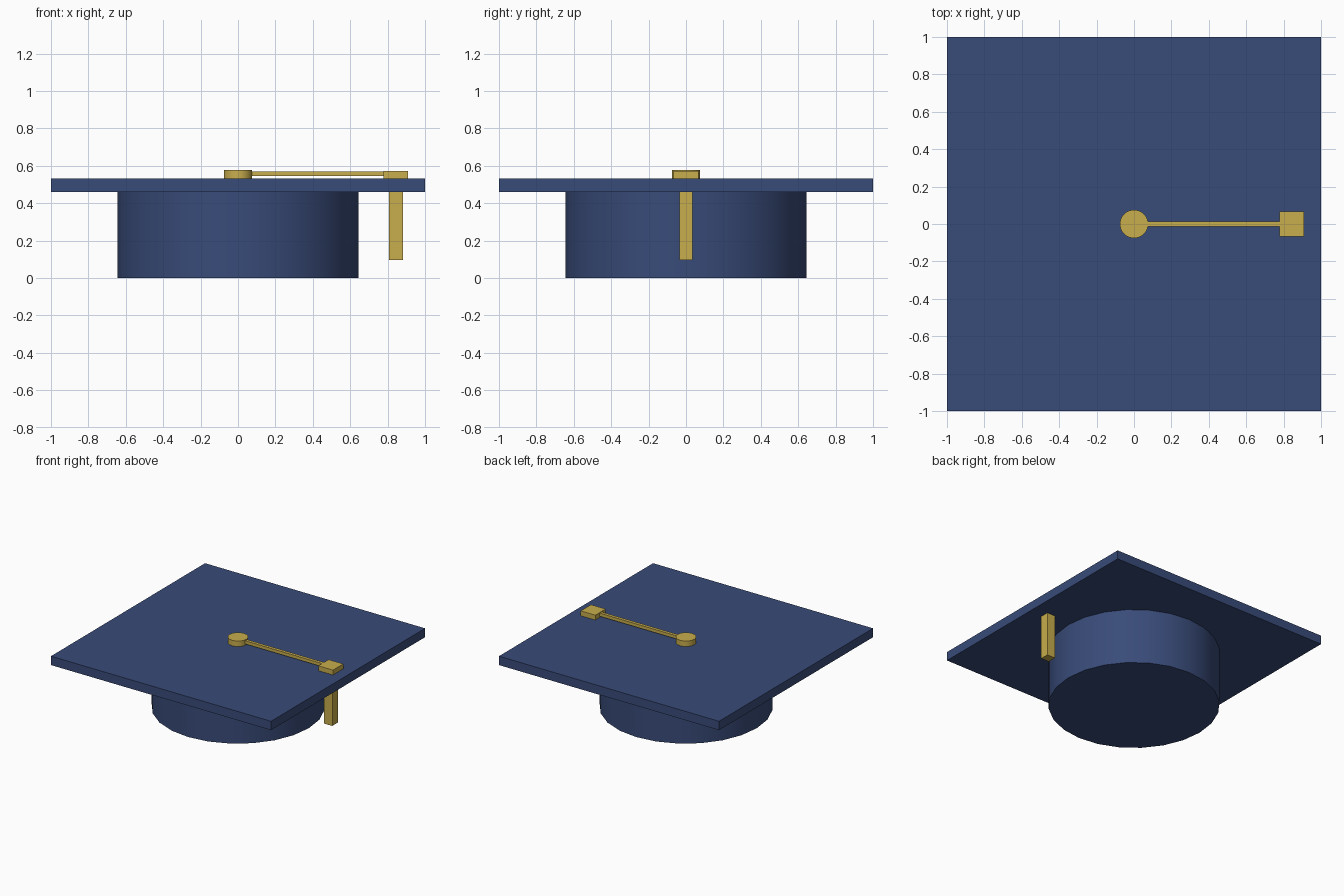
import bpy
import math

default = bpy.data.objects.get("Cube")
if default:
    bpy.data.objects.remove(default, do_unlink=True)


def material(name, color):
    mat = bpy.data.materials.new(name)
    mat.use_nodes = True
    mat.diffuse_color = color
    for node in mat.node_tree.nodes:
        if node.type == 'BSDF_PRINCIPLED':
            node.inputs["Base Color"].default_value = color
    return mat


navy = material("navy cloth", (0.04, 0.07, 0.19, 1))
gold = material("gold trim", (0.58, 0.42, 0.075, 1))


def box(name, x, y, z, mat):
    """Box from (low, high) ranges on each axis."""
    bpy.ops.mesh.primitive_cube_add(size=1, location=[(a + b) / 2 for a, b in (x, y, z)])
    obj = bpy.context.object
    obj.name = name
    obj.scale = [b - a for a, b in (x, y, z)]
    bpy.ops.object.transform_apply(location=False, rotation=False, scale=True)
    obj.data.materials.append(mat)
    return obj


def drum(name, radius, z, sides, mat):
    """Smooth-sided upright cylinder on the centre axis."""
    bpy.ops.mesh.primitive_cylinder_add(vertices=sides, radius=radius, depth=z[1] - z[0],
                                        location=(0, 0, sum(z) / 2))
    obj = bpy.context.object
    obj.name = name
    bpy.ops.object.shade_smooth_by_angle(angle=math.radians(40))
    obj.data.materials.append(mat)
    return obj


# Head band and square board
drum("cap_band", 0.645, (0, 0.46), 24, navy)
box("board", (-1, 1), (-1, 1), (0.46, 0.533), navy)

# Button, cord and tassel
drum("button", 0.076, (0.533, 0.578), 20, gold)
box("cord", (0, 0.8), (-0.013, 0.013), (0.544, 0.57), gold)
box("cord_knot", (0.777, 0.91), (-0.067, 0.067), (0.533, 0.573), gold)
box("tassel", (0.807, 0.882), (-0.036, 0.036), (0.095, 0.5), gold)
